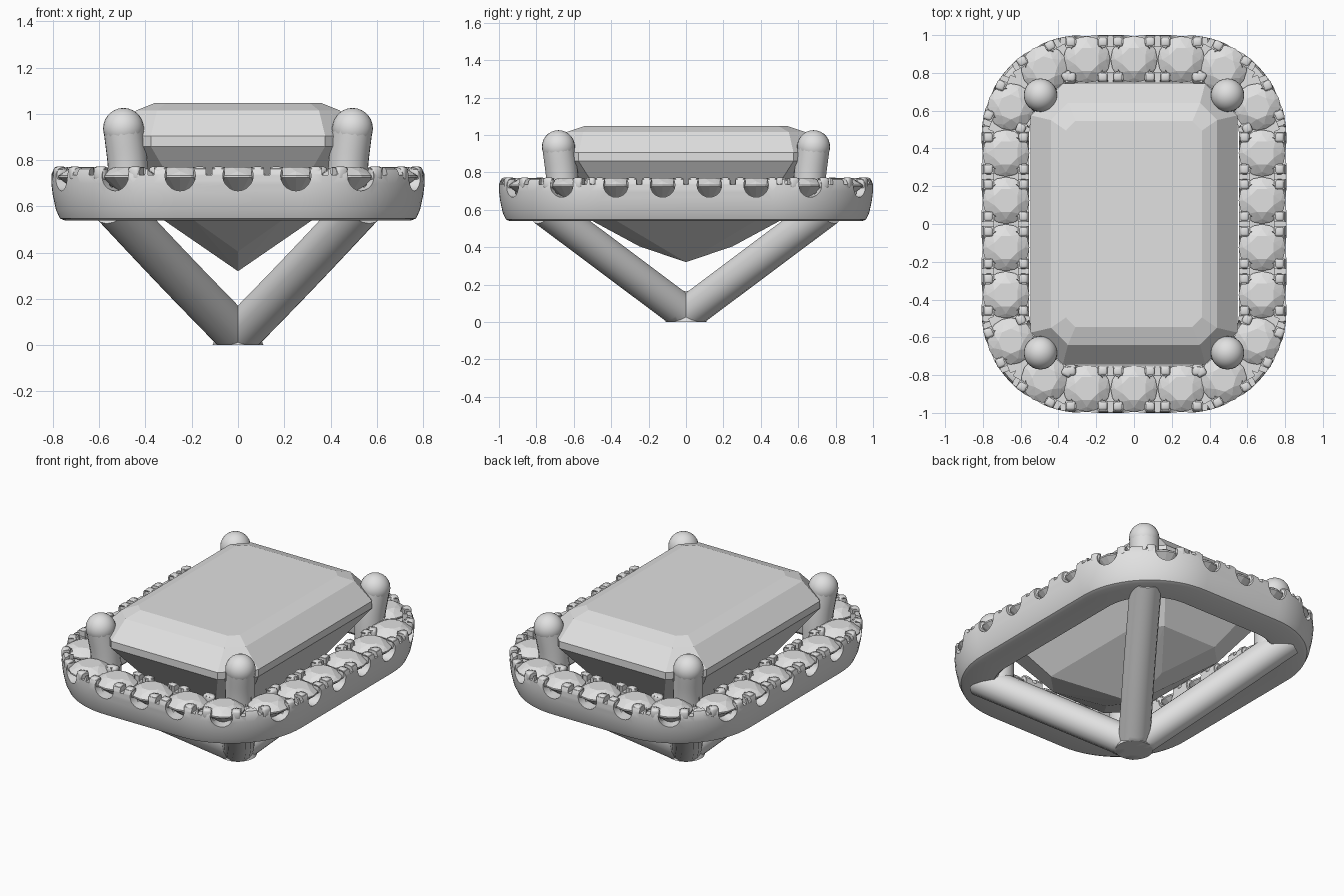
import bpy, bmesh, math
from mathutils import Matrix, Vector

if "Cube" in bpy.data.objects:
    bpy.data.objects.remove(bpy.data.objects["Cube"])

grey = bpy.data.materials.new("pale grey")
grey.diffuse_color = (0.75, 0.75, 0.75, 1)
grey.use_nodes = True
grey.node_tree.nodes["Principled BSDF"].inputs["Base Color"].default_value = grey.diffuse_color


def add(name, me, smooth=None):
    ob = bpy.data.objects.new(name, me)
    bpy.context.collection.objects.link(ob)
    me.materials.clear()
    me.materials.append(grey)
    if smooth:
        me.shade_smooth()
        me.set_sharp_from_angle(angle=math.radians(smooth))
    return ob


def from_bm(name, bm, smooth=None):
    bmesh.ops.recalc_face_normals(bm, faces=bm.faces)
    me = bpy.data.meshes.new(name)
    bm.to_mesh(me)
    bm.free()
    return add(name, me, smooth)


def evaluated_mesh(ob):
    dg = bpy.context.evaluated_depsgraph_get()
    return bpy.data.meshes.new_from_object(ob.evaluated_get(dg))


def hull(bm, pts):
    vs = [bm.verts.new(p) for p in pts]
    res = bmesh.ops.convex_hull(bm, input=vs)
    junk = [v for v in res["geom_interior"] if isinstance(v, bmesh.types.BMVert)]
    bmesh.ops.delete(bm, geom=junk, context='VERTS')


def box(bm, m, loc, size):
    bmesh.ops.create_cube(bm, size=1, matrix=m @ Matrix.Translation(loc) @ Matrix.Diagonal((*size, 1)))


# ---- centre stone: emerald cut built as a hull of chamfered rectangles
def chamfered(x, y, c, z):
    return [(sx * a, sy * b, z) for sx in (-1, 1) for sy in (-1, 1)
            for a, b in ((x, y - c), (x - c, y))]


pts = [(0, 0, 0.32), (0, 0.25, 0.405), (0, -0.25, 0.405)]
for x, y, c, z in ((0.32, 0.5, 0.13, 0.54), (0.547, 0.745, 0.17, 0.86),
                   (0.547, 0.745, 0.17, 0.905), (0.44, 0.64, 0.09, 1.015),
                   (0.36, 0.545, 0.05, 1.047)):
    pts += chamfered(x, y, c, z)
bm = bmesh.new()
hull(bm, pts)
bmesh.ops.dissolve_limit(bm, angle_limit=0.01, verts=bm.verts, edges=bm.edges)
from_bm("centre_stone", bm)

# ---- halo frame: profile swept round a rounded rectangle
CX, CY, R, N = 0.27, 0.463, 0.41, 18


def loop(d, z):
    out = []
    for q, (sx, sy) in enumerate(((1, 1), (-1, 1), (-1, -1), (1, -1))):
        for i in range(N + 1):
            a = math.pi / 2 * (q + i / N)
            out.append((sx * CX + (R + d) * math.cos(a), sy * CY + (R + d) * math.sin(a), z))
    return out


profile = [(-0.095, 0.54), (0.07, 0.54), (0.09, 0.548), (0.107, 0.585), (0.121, 0.65),
           (0.127, 0.70), (0.126, 0.74), (0.116, 0.762), (0.1, 0.768), (-0.11, 0.768),
           (-0.124, 0.75), (-0.124, 0.62), (-0.115, 0.56)]
bm = bmesh.new()
rings = [[bm.verts.new(p) for p in loop(d, z)] for d, z in profile]
for a, b in zip(rings, rings[1:] + rings[:1]):
    for i in range(len(a)):
        j = (i + 1) % len(a)
        bm.faces.new((a[i], a[j], b[j], b[i]))
halo = from_bm("halo_frame", bm)

# ---- small stone positions: one quarter, mirrored (x, y, outward angle)
quarter = [(0, 0.872, 90), (0.25, 0.870, 90), (0.473, 0.822, 61), (0.652, 0.620, 22),
           (0.678, 0.375, 0), (0.678, 0.125, 0)]
frames = []
for x, y, deg in quarter:
    for sx in ((1, -1) if x else (1,)):
        for sy in (1, -1):
            a = math.radians(deg)
            ang = math.atan2(sy * math.sin(a), sx * math.cos(a))
            frames.append(Matrix.Translation((sx * x, sy * y, 0)) @ Matrix.Rotation(ang, 4, 'Z'))

# ---- cut seats, side scallops, slits and valleys into the halo
bm = bmesh.new()
for m in frames:
    bmesh.ops.create_cone(bm, cap_ends=True, segments=24, radius1=0.09, radius2=0.12,
                          depth=0.2, matrix=m @ Matrix.Translation((0, 0, 0.785)))
    bmesh.ops.create_cone(bm, cap_ends=True, segments=20, radius1=0.066, radius2=0.066, depth=0.4,
                          matrix=m @ Matrix.Translation((0, 0, 0.733)) @ Matrix.Rotation(math.pi / 2, 4, 'Y'))
    for s in (-1, 1):
        box(bm, m, (0, 0.1255 * s, 0.785), (0.33, 0.026, 0.1))
        box(bm, m, (0, 0.119 * s, 0.765), (0.128, 0.07, 0.1))
cutter = from_bm("seat_cutter", bm)
cutter.hide_render = True
mod = halo.modifiers.new("seats", 'BOOLEAN')
mod.operation, mod.solver, mod.object, mod.use_self = 'DIFFERENCE', 'EXACT', cutter, True
cut = evaluated_mesh(halo)
bpy.data.objects.remove(halo)
bpy.data.objects.remove(cutter)
add("halo_frame", cut, 35)

# ---- small round stones
bm = bmesh.new()
for m in frames:
    g = [(0, 0, 0.63)]
    for n, r, z, off in ((8, 0.066, 0.77, 0.5), (8, 0.1, 0.752, 0), (16, 0.124, 0.733, 0), (16, 0.124, 0.724, 0)):
        for k in range(n):
            a = 2 * math.pi * (k + off) / n
            g.append((r * math.cos(a), r * math.sin(a), z))
    t = bmesh.new()
    hull(t, [m @ Vector(p) for p in g])
    tmp = bpy.data.meshes.new("tmp")
    t.to_mesh(tmp)
    t.free()
    bm.from_mesh(tmp)
    bpy.data.meshes.remove(tmp)
from_bm("halo_stones", bm)

# ---- tiny claws, four round each small stone
bm = bmesh.new()
for m in frames:
    for r in (-0.092, 0.092):
        for t in (-0.085, 0.085):
            box(bm, m, (r, t, 0.742), (0.05, 0.054, 0.06))
bmesh.ops.bevel(bm, geom=bm.edges[:], offset=0.014, segments=2, profile=0.5, affect='EDGES')
from_bm("halo_claws", bm, 50)


# ---- round bar along a smooth path, trimmed flat at the ground
def bar(name, path, radius):
    cu = bpy.data.curves.new(name, 'CURVE')
    cu.dimensions = '3D'
    cu.bevel_depth, cu.bevel_resolution, cu.use_fill_caps = radius, 6, True
    sp = cu.splines.new('BEZIER')
    sp.bezier_points.add(len(path) - 1)
    for bp, co in zip(sp.bezier_points, path):
        bp.co = co
        bp.handle_left_type = bp.handle_right_type = 'AUTO'
    ob = bpy.data.objects.new(name, cu)
    bpy.context.collection.objects.link(ob)
    bpy.context.view_layer.update()
    me = evaluated_mesh(ob)
    bpy.data.objects.remove(ob)
    bm = bmesh.new()
    bm.from_mesh(me)
    bmesh.ops.remove_doubles(bm, verts=bm.verts, dist=1e-5)
    res = bmesh.ops.bisect_plane(bm, geom=bm.verts[:] + bm.edges[:] + bm.faces[:],
                                 plane_co=(0, 0, 0), plane_no=(0, 0, 1), clear_inner=True)
    edges = [e for e in res["geom_cut"] if isinstance(e, bmesh.types.BMEdge)]
    if edges:
        bmesh.ops.holes_fill(bm, edges=edges)
    from_bm(name, bm, 40)


# ---- four struts and the corner prongs with ball tips
for sx, sy, label in ((1, 1, "back_right"), (-1, 1, "back_left"),
                      (1, -1, "front_right"), (-1, -1, "front_left")):
    def side(pts):
        return [(sx * x, sy * y, z) for x, y, z in pts]
    bar("strut_" + label, side([(0, 0, 0.04), (0.26, 0.358, 0.308), (0.54, 0.755, 0.605)]), 0.093)
    bar("prong_" + label, side([(0.472, 0.655, 0.56), (0.475, 0.66, 0.75), (0.495, 0.682, 0.935)]), 0.087)
    bm = bmesh.new()
    bmesh.ops.create_uvsphere(bm, u_segments=24, v_segments=14, radius=0.0885,
                              matrix=Matrix.Translation((sx * 0.495, sy * 0.682, 0.937)))
    from_bm("prong_tip_" + label, bm, 60)

# ---- foot where the struts meet
bm = bmesh.new()
bmesh.ops.create_cone(bm, cap_ends=True, segments=24, radius1=0.11, radius2=0.05, depth=0.165,
                      matrix=Matrix.Translation((0, 0, 0.0825)))
from_bm("foot", bm, 40)
